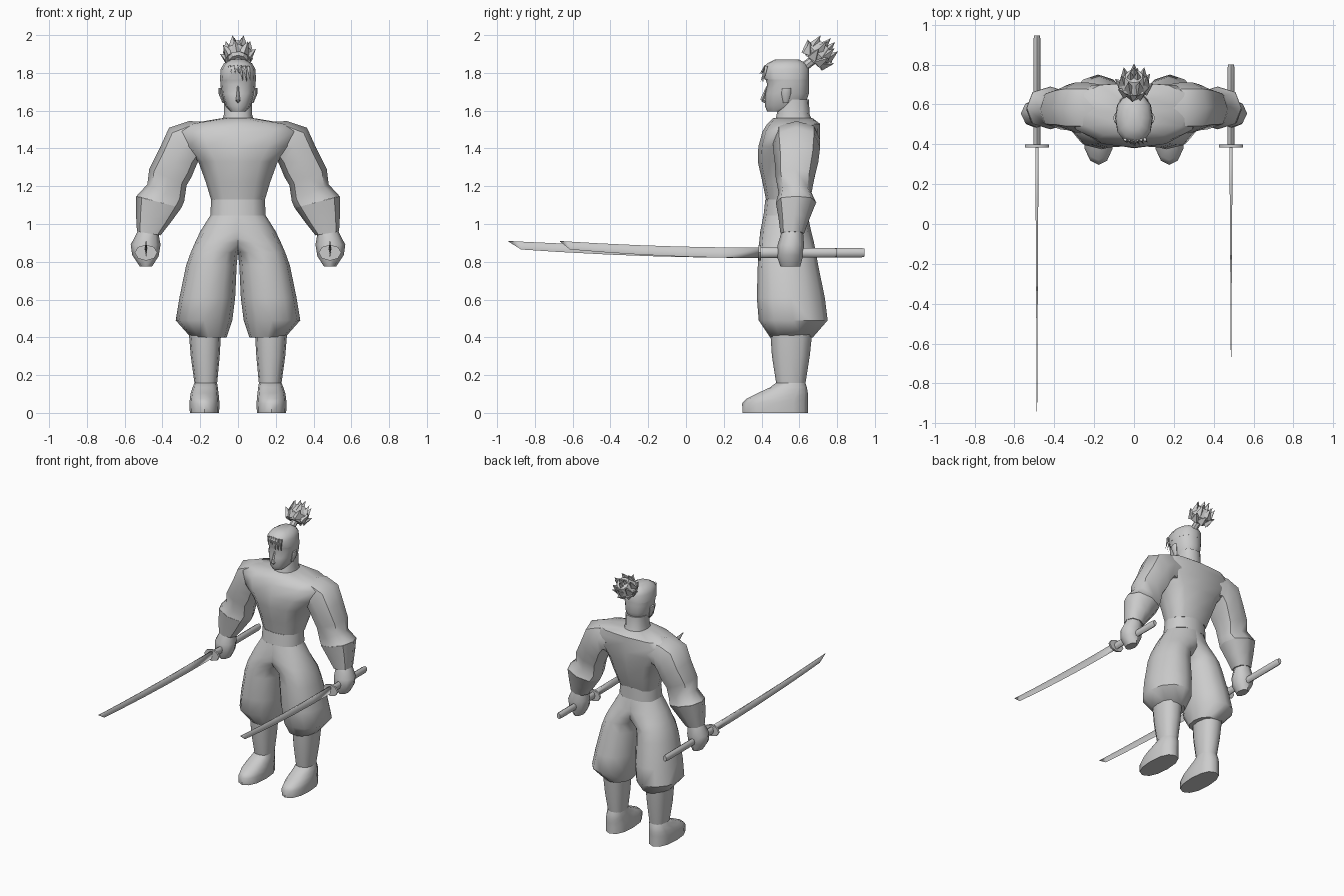
import bpy, bmesh, math
from mathutils import Vector

if "Cube" in bpy.data.objects:
    bpy.data.objects.remove(bpy.data.objects["Cube"], do_unlink=True)

grey = bpy.data.materials.new("plain_grey")
grey.use_nodes = True
grey.diffuse_color = (0.6, 0.6, 0.6, 1)
grey.node_tree.nodes["Principled BSDF"].inputs["Base Color"].default_value = (0.6, 0.6, 0.6, 1)


def finish(name, bm, angle=50):
    bmesh.ops.recalc_face_normals(bm, faces=bm.faces)
    mesh = bpy.data.meshes.new(name)
    bm.to_mesh(mesh)
    bm.free()
    mesh.materials.append(grey)
    obj = bpy.data.objects.new(name, mesh)
    bpy.context.collection.objects.link(obj)
    bpy.ops.object.select_all(action='DESELECT')
    obj.select_set(True)
    bpy.context.view_layer.objects.active = obj
    bpy.ops.object.shade_smooth_by_angle(angle=math.radians(angle))


def skin(name, rings, angle=50):
    """Closed skin through a list of point rings."""
    bm = bmesh.new()
    loops = [[bm.verts.new(p) for p in ring] for ring in rings]
    n = len(loops[0])
    for a, b in zip(loops, loops[1:]):
        for i in range(n):
            j = (i + 1) % n
            bm.faces.new((a[i], a[j], b[j], b[i]))
    bm.faces.new(loops[0])
    bm.faces.new(loops[-1])
    finish(name, bm, angle)


def bend(value, power):
    return math.copysign(abs(value) ** power, value) if abs(value) > 1e-6 else 0


def section(outer, inner, y0, y1, side=1, n=12, power=0.85, back=0.85):
    """Rounded ring between an outer and inner (x, z) point and two depths."""
    points = []
    for i in range(n):
        a = 2 * math.pi * i / n
        p = back if math.sin(a) > 0 else power
        t = (1 + bend(math.cos(a), p)) / 2
        points.append(Vector((side * (inner[0] + (outer[0] - inner[0]) * t),
                              (y0 + y1) / 2 + bend(math.sin(a), p) * (y1 - y0) / 2,
                              inner[1] + (outer[1] - inner[1]) * t)))
    return points


def centred(name, rows, **kw):
    """Rows of z, half width, front, back."""
    skin(name, [section((w, z), (-w, z), f, b, **kw) for z, w, f, b in rows])


def paired(name, rows, **kw):
    """Rows of outer point, inner point, front, back, built on both sides."""
    for label, side in (("left_", 1), ("right_", -1)):
        skin(label + name, [section(*row, side=side, **kw) for row in rows])


def upright(rows):
    """Level rows of z, inner x, outer x, front, back."""
    return [((o, z), (i, z), f, b) for z, i, o, f, b in rows]


def cone(bm, a, b, r1, r2=0.0, n=5):
    a, b = Vector(a), Vector(b)
    turn = (b - a).to_track_quat('Z', 'Y').to_matrix().to_4x4()
    turn.translation = (a + b) / 2
    bmesh.ops.create_cone(bm, cap_ends=True, segments=n, radius1=r1, radius2=r2,
                          depth=(b - a).length, matrix=turn)


# Torso broadens into the shoulders; waistband below
centred("torso", [(1.12, .14, .425, .64), (1.22, .17, .405, .675), (1.33, .21, .38, .70),
                  (1.41, .29, .383, .71), (1.49, .33, .405, .71), (1.53, .27, .43, .71),
                  (1.56, .085, .46, .67)], back=.65)
centred("waistband", [(1.04, .147, .41, .645), (1.13, .142, .42, .645)])

# Baggy trouser legs, overlapping at the hips
paired("trouser_leg", upright([
    (1.045, -.147, .147, .41, .645), (.96, -.16, .20, .393, .663), (.90, -.07, .228, .387, .678),
    (.85, 0, .25, .384, .688), (.78, .007, .275, .38, .70), (.61, .015, .31, .375, .735),
    (.49, .03, .33, .385, .75), (.40, .06, .25, .445, .672)]), back=1)

# Lower legs and shoes
paired("shin", upright([(.42, .09, .26, .447, .668), (.30, .097, .25, .455, .655),
                        (.14, .112, .228, .48, .63)]))
paired("shoe", upright([(0, .10, .255, .30, .645), (.05, .098, .257, .297, .645),
                        (.075, .10, .255, .32, .645), (.105, .103, .25, .38, .645),
                        (.135, .107, .24, .445, .64), (.16, .111, .23, .478, .632)]), power=.9)

# Arms flare into bracers, then taper to the fists
paired("arm", [((.17, 1.54), (.17, 1.34), .46, .70), ((.26, 1.545), (.205, 1.345), .46, .71),
               ((.365, 1.51), (.225, 1.30), .46, .71), ((.415, 1.40), (.245, 1.25), .47, .70),
               ((.47, 1.29), (.272, 1.205), .475, .68), ((.48, 1.21), (.285, 1.12), .49, .665),
               ((.538, 1.147), (.30, 1.085), .477, .688)], n=8)
paired("bracer", [((.54, 1.147), (.30, 1.085), .475, .69), ((.54, 1.05), (.355, 1.01), .49, .655),
                  ((.535, .96), (.41, .94), .50, .625)], n=8)
paired("fist", [((.53, .965), (.42, .945), .505, .62), ((.568, .89), (.41, .89), .485, .625),
                ((.56, .835), (.42, .83), .48, .62), ((.52, .775), (.455, .775), .50, .605)],
       n=8, power=1, back=1)

# Neck, head and hair
centred("neck", [(1.53, .088, .47, .675), (1.58, .075, .48, .655), (1.66, .075, .50, .65)])
centred("head", [(1.595, .04, .43, .58), (1.625, .066, .417, .63), (1.69, .088, .42, .65),
                 (1.74, .093, .43, .65), (1.77, .095, .42, .65)])
centred("hair_cap", [(1.765, .0955, .418, .651), (1.82, .092, .405, .652),
                     (1.85, .075, .43, .635), (1.87, .04, .47, .60)])
paired("ear", upright([(1.64, .07, .082, .515, .54), (1.69, .08, .103, .505, .555),
                       (1.72, .085, .103, .51, .555)]), n=8)

bm = bmesh.new()
cone(bm, (0, .435, 1.65), (0, .40, 1.655), .018, .006, 4)
cone(bm, (0, .403, 1.655), (0, .43, 1.73), .011, .004, 4)
finish("nose", bm)

bm = bmesh.new()
for i in range(6):
    x = -.045 + i * .02
    fall = .03 if i < 3 else .075
    cone(bm, (x, .425, 1.835), (x + .012, .388 + abs(x) * .4, 1.825 - fall), .011, n=4)
finish("fringe", bm, 20)

# Leafy topknot on a tied stalk
axis = Vector((0, .68, .73))
up = Vector((0, -.73, .68))
across = Vector((1, 0, 0))
root = Vector((0, .66, 1.855))
bm = bmesh.new()
cone(bm, (0, .59, 1.805), root + axis * .02, .024, .024, 8)
cone(bm, root + axis * .01, root + axis * .06, .045, .078, 10)
cone(bm, root + axis * .06, root + axis * .12, .078, .045, 10)
for count, reach, spread, start, inset in ((8, .08, .097, .03, .5), (7, .142, .066, .06, .75),
                                           (3, .168, .02, .08, 1)):
    for i in range(count):
        a = 2 * math.pi * (i + .25) / count
        out = (across * math.cos(a) + up * math.sin(a)) * spread
        cone(bm, root + axis * start + out * inset, root + axis * reach + out, .034, n=4)
finish("topknot", bm, 20)


def bar(name, x, z, rows, n=8):
    """Rows of y, half width, half height along the grip line."""
    turn = [2 * math.pi * i / n for i in range(n)]
    skin(name, [[(x + w * math.cos(a), y, z + h * math.sin(a)) for a in turn] for y, w, h in rows])


# Swords with a flat spine and a lower edge: the right one is longer
for label, x, tip, end in (("right_", -.487, -.94, .945), ("left_", .487, -.667, .80)):
    bar(label + "sword_grip", x, .848, [(.39, .018, .028), (.6, .017, .026),
                                        (end - .02, .018, .026), (end, .014, .021)])
    bar(label + "sword_guard", x, .848, [(.385, .06, .042), (.398, .06, .042)])
    rings = []
    for t in (0, .2, .4, .6, .8, .95, 1):
        y = .39 + t * (tip - .39)
        top = .875 + .035 * t * t
        low = .82 + .05 * t * t if t < 1 else top - .003
        thick = .008 * (1 - .85 * t)
        rings.append([(x - thick, y, top), (x + thick, y, top), (x, y, low)])
    skin(label + "sword_blade", rings, 100)
